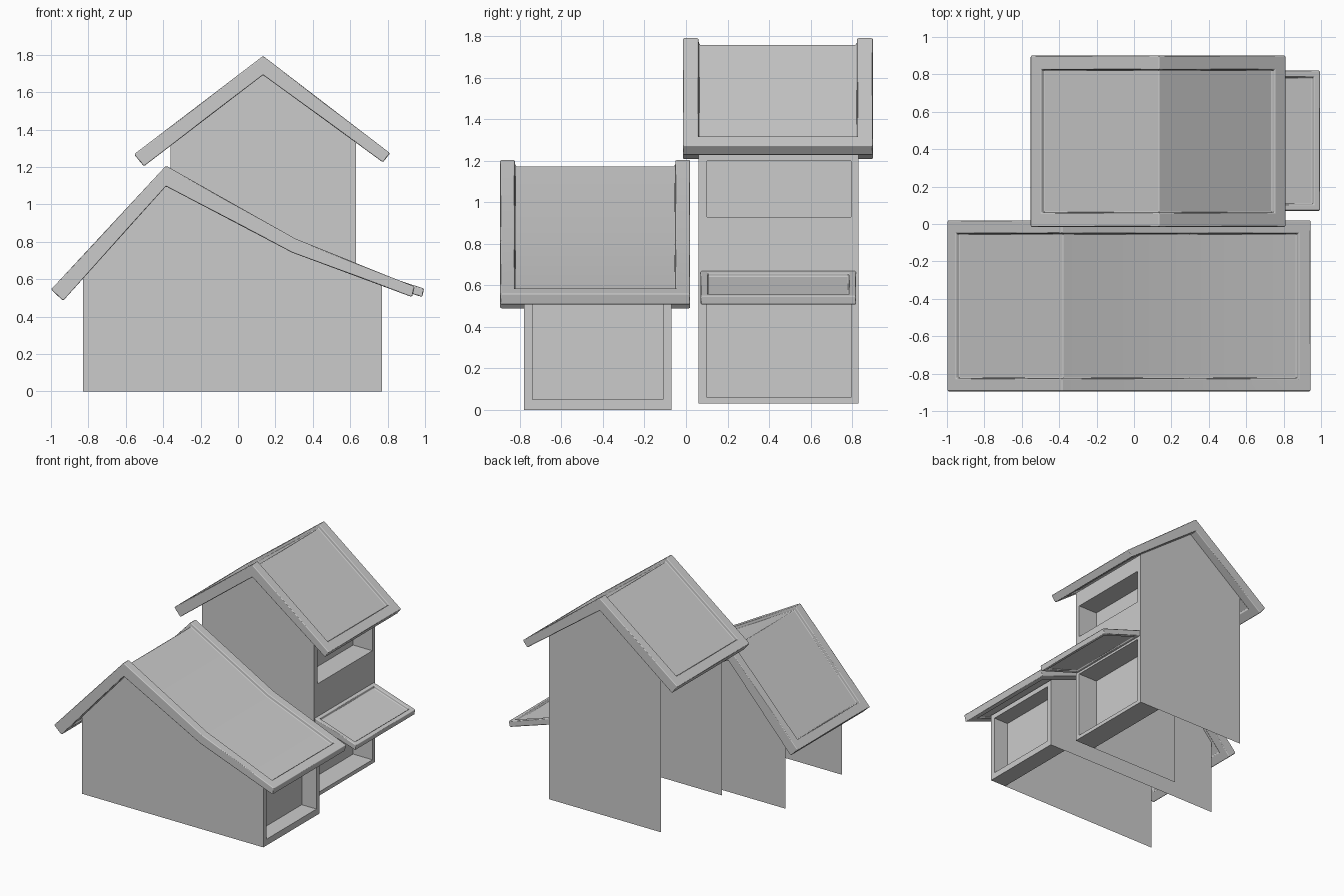
import bpy, bmesh, math

if "Cube" in bpy.data.objects:
    bpy.data.objects.remove(bpy.data.objects["Cube"])


def finish(name, bm, bevel=0.0):
    mesh = bpy.data.meshes.new(name)
    bm.to_mesh(mesh)
    bm.free()
    for p in mesh.polygons:
        p.use_smooth = True
    mesh.set_sharp_from_angle(angle=math.radians(30))
    ob = bpy.data.objects.new(name, mesh)
    bpy.context.collection.objects.link(ob)
    if bevel:
        mod = ob.modifiers.new("soft_edges", 'BEVEL')
        mod.width = bevel
        mod.segments = 1
        mod.limit_method = 'ANGLE'
        mod.angle_limit = math.radians(35)
        mod.harden_normals = True
    return ob


def roof(name, top, under, y0, y1, rim, sink):
    """Slab following a gable profile, with sunken panels inside a raised rim."""
    bm = bmesh.new()
    n = len(top)
    ring = lambda pts, y: [bm.verts.new((x, y, z)) for x, z in pts]
    tf, tb, uf, ub = ring(top, y0), ring(top, y1), ring(under, y0), ring(under, y1)
    tops, unders = [], []
    for i in range(n - 1):
        j = i + 1
        tops.append(bm.faces.new((tf[i], tf[j], tb[j], tb[i])))
        unders.append(bm.faces.new((uf[i], ub[i], ub[j], uf[j])))
        bm.faces.new((tf[i], uf[i], uf[j], tf[j]))
        bm.faces.new((tb[i], tb[j], ub[j], ub[i]))
    for i in (0, n - 1):
        bm.faces.new((tf[i], tb[i], ub[i], uf[i]))
    bmesh.ops.recalc_face_normals(bm, faces=bm.faces[:])
    for faces, depth in ((tops, sink), (unders, sink * 0.6)):
        bmesh.ops.inset_region(bm, faces=faces, thickness=rim, use_even_offset=True)
        bmesh.ops.inset_region(bm, faces=faces, thickness=0.002, depth=-depth,
                               use_even_offset=True)
    return finish(name, bm, 0.006)


def height(profile, x):
    for (xa, za), (xb, zb) in zip(profile, profile[1:]):
        if xa <= x <= xb:
            return za + (zb - za) * (x - xa) / (xb - xa)


def gable_wall(name, under, x0, x1, y, z0):
    """Thin wall whose top follows the underside of the roof."""
    lift = 0.012
    pts = [(x0, z0), (x1, z0), (x1, height(under, x1) + lift)]
    pts += [(x, z + lift) for x, z in reversed(under) if x0 < x < x1]
    pts.append((x0, height(under, x0) + lift))
    bm = bmesh.new()
    f = bm.faces.new([bm.verts.new((x, y, z)) for x, z in pts])
    bmesh.ops.triangulate(bm, faces=[f])
    finish(name, bm)


def add_box(bm, x0, x1, y0, y1, z0, z1):
    vs = bmesh.ops.create_cube(bm, size=1)["verts"]
    for v in vs:
        v.co = ((x0 + x1) / 2 + v.co.x * (x1 - x0),
                (y0 + y1) / 2 + v.co.y * (y1 - y0),
                (z0 + z1) / 2 + v.co.z * (z1 - z0))


def window_wall(name, x, depth, ys, zs):
    """Side wall with deep recesses; zs alternates solid and open heights."""
    bm = bmesh.new()
    ya, yb, yc, yd = ys
    add_box(bm, x - depth, x, ya, yb, zs[0], zs[-1])
    add_box(bm, x - depth, x, yc, yd, zs[0], zs[-1])
    for i in range(0, len(zs), 2):
        add_box(bm, x - depth, x, yb, yc, zs[i], zs[i + 1])
    add_box(bm, x - depth - 0.01, x - depth, ya, yd, zs[0], zs[-1])
    finish(name, bm)


# Front house: long sagging roof, two gable walls, one recessed opening
top_a = [(-1.0, 0.545), (-0.385, 1.207), (0.305, 0.818), (0.945, 0.56)]
under_a = [(-0.935, 0.485), (-0.385, 1.097), (0.289, 0.743), (0.93, 0.505)]
roof("front_roof", top_a, under_a, -0.895, 0.02, 0.07, 0.025)
for label, y in (("front", -0.78), ("back", -0.07)):
    gable_wall("front_house_%s_wall" % label, under_a, -0.83, 0.77, y, 0.0)
window_wall("front_house_window_wall", 0.77, 0.13,
            (-0.78, -0.74, -0.11, -0.07), (0.0, 0.05, 0.53, 0.57))

# Rear house: taller gable roof, two gable walls, two recessed openings
top_b = [(-0.556, 1.268), (0.134, 1.794), (0.813, 1.274)]
under_b = [(-0.503, 1.204), (0.134, 1.692), (0.775, 1.225)]
roof("rear_roof", top_b, under_b, -0.015, 0.90, 0.075, 0.025)
for label, y in (("front", 0.06), ("back", 0.83)):
    gable_wall("rear_house_%s_wall" % label, under_b, -0.36, 0.63, y, 0.03)
window_wall("rear_house_window_wall", 0.63, 0.17,
            (0.06, 0.10, 0.795, 0.83), (0.03, 0.06, 0.60, 0.93, 1.20, 1.33))

# Awning over the lower rear opening
roof("awning", [(0.62, 0.672), (0.995, 0.55)], [(0.62, 0.622), (0.985, 0.505)],
     0.07, 0.82, 0.035, 0.02)
